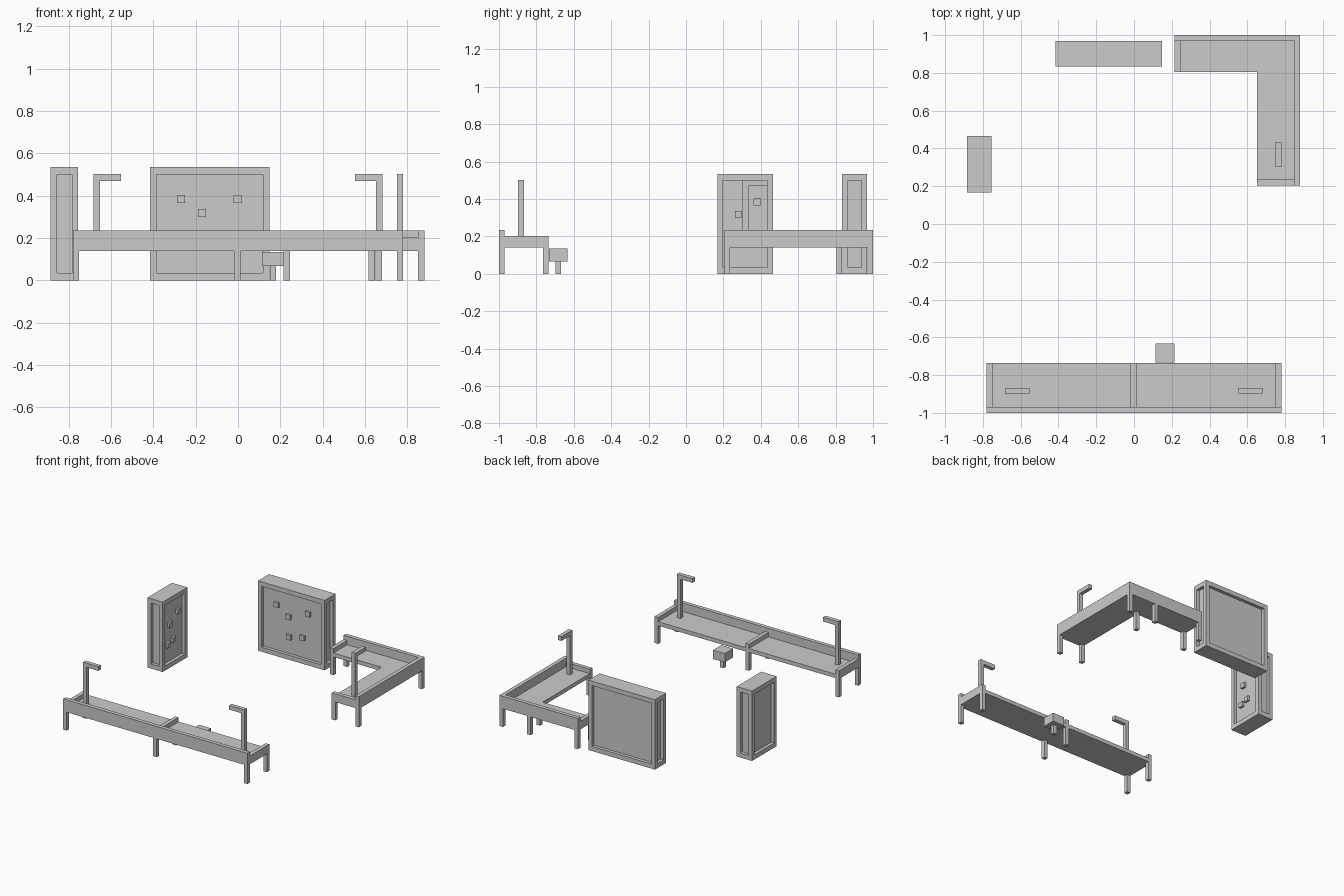
import bpy, bmesh
from mathutils import Matrix, Vector

if "Cube" in bpy.data.objects:
    bpy.data.objects.remove(bpy.data.objects["Cube"])


def boxes(name, items):
    """One object from boxes given as (x0, x1, y0, y1, z0, z1)."""
    bm = bmesh.new()
    for x0, x1, y0, y1, z0, z1 in items:
        m = Matrix.Translation(((x0 + x1) / 2, (y0 + y1) / 2, (z0 + z1) / 2))
        m = m @ Matrix.Diagonal((x1 - x0, y1 - y0, z1 - z0, 1))
        bmesh.ops.create_cube(bm, size=1, matrix=m)
    mesh = bpy.data.meshes.new(name)
    bm.to_mesh(mesh)
    bm.free()
    ob = bpy.data.objects.new(name, mesh)
    bpy.context.collection.objects.link(ob)
    return ob


def prism(name, outline, z0, z1):
    """Extruded flat outline."""
    bm = bmesh.new()
    face = bm.faces.new([bm.verts.new((x, y, z0)) for x, y in outline])
    top = bmesh.ops.extrude_face_region(bm, geom=[face])["geom"]
    bmesh.ops.translate(bm, vec=Vector((0, 0, z1 - z0)),
                        verts=[v for v in top if isinstance(v, bmesh.types.BMVert)])
    bmesh.ops.recalc_face_normals(bm, faces=bm.faces)
    mesh = bpy.data.meshes.new(name)
    bm.to_mesh(mesh)
    bm.free()
    ob = bpy.data.objects.new(name, mesh)
    bpy.context.collection.objects.link(ob)


T = 0.03                            # common timber width
LOW, DECK, SIDE, BACK = 0.14, 0.17, 0.203, 0.235


def legs(name, corners):
    boxes(name, [(x, x + T, y, y + T, 0, LOW) for x, y in corners])


# Long bench: deck, high front wall, low end walls and divider
boxes("long_bench_deck", [(-0.78, 0.78, -1, -0.735, LOW, DECK)])
boxes("long_bench_wall", [(-0.78, 0.78, -1, -1 + T, LOW, BACK)])
xs = (-0.78, -0.018, 0.75)
boxes("long_bench_dividers", [(x, x + T, -1 + T, -0.735, LOW, SIDE) for x in xs])
legs("long_bench_legs", [(x, y) for x in xs for y in (-1, -0.765)])

# Corner bench
prism("corner_bench_deck", [(0.215, 0.805), (0.65, 0.805), (0.65, 0.205),
                            (0.88, 0.205), (0.88, 1), (0.215, 1)], LOW, DECK)
prism("corner_bench_wall", [(0.215, 1 - T), (0.85, 1 - T), (0.85, 0.205),
                            (0.88, 0.205), (0.88, 1), (0.215, 1)], LOW, BACK)
boxes("corner_bench_ends", [(0.215, 0.245, 0.805, 1 - T, LOW, SIDE),
                            (0.65, 0.85, 0.205, 0.235, LOW, SIDE)])
legs("corner_bench_legs", [(0.215, 0.805), (0.215, 0.97), (0.617, 0.97), (0.65, 0.805),
                           (0.85, 0.97), (0.65, 0.205), (0.85, 0.205)])

# Lamp posts with a short arm
for side, s in (("left", 1), ("right", -1)):
    post, arm = sorted((-0.683 * s, -0.653 * s)), sorted((-0.653 * s, -0.553 * s))
    boxes(side + "_lamp_post", [(*post, -0.898, -0.867, DECK, 0.502),
                                (*arm, -0.898, -0.867, 0.47, 0.502)])
boxes("corner_lamp_post", [(0.75, 0.78, 0.303, 0.333, DECK, 0.502),
                           (0.75, 0.78, 0.333, 0.435, 0.47, 0.502)])

# Stool
boxes("stool", [(0.115, 0.215, -0.733, -0.633, 0.067, 0.135),
                (0.15, 0.18, -0.698, -0.668, 0, 0.067)])


# Framed cabinets: corner posts, caps and a recessed core
def cabinet(name, x0, x1, y0, y1, inset=0.025):
    h = 0.535
    boxes(name + "_caps", [(x0, x1, y0, y1, 0, 0.035), (x0, x1, y0, y1, h - 0.035, h)])
    boxes(name + "_posts", [(x, x + T, y, y + T, 0.035, h - 0.035)
                            for x in (x0, x1 - T) for y in (y0, y1 - T)])
    boxes(name + "_core", [(x0 + inset, x1 - inset, y0 + inset, y1 - inset, 0.035, h - 0.035)])


cabinet("wide_cabinet", -0.415, 0.148, 0.835, 0.968)
cabinet("narrow_cabinet", -0.885, -0.755, 0.168, 0.465)

# Small square knobs on the recessed panels
R = 0.019
boxes("wide_cabinet_knobs", [(x - R, x + R, 0.842, 0.862, z - R, z + R) for x, z in
      ((-0.27, 0.385), (-0.17, 0.318), (-0.003, 0.385), (-0.165, 0.165), (-0.05, 0.19))])
boxes("narrow_cabinet_knobs", [(-0.782, -0.762, y - R, y + R, z - R, z + R) for y, z in
      ((0.38, 0.385), (0.28, 0.318), (0.26, 0.17), (0.32, 0.19))])
